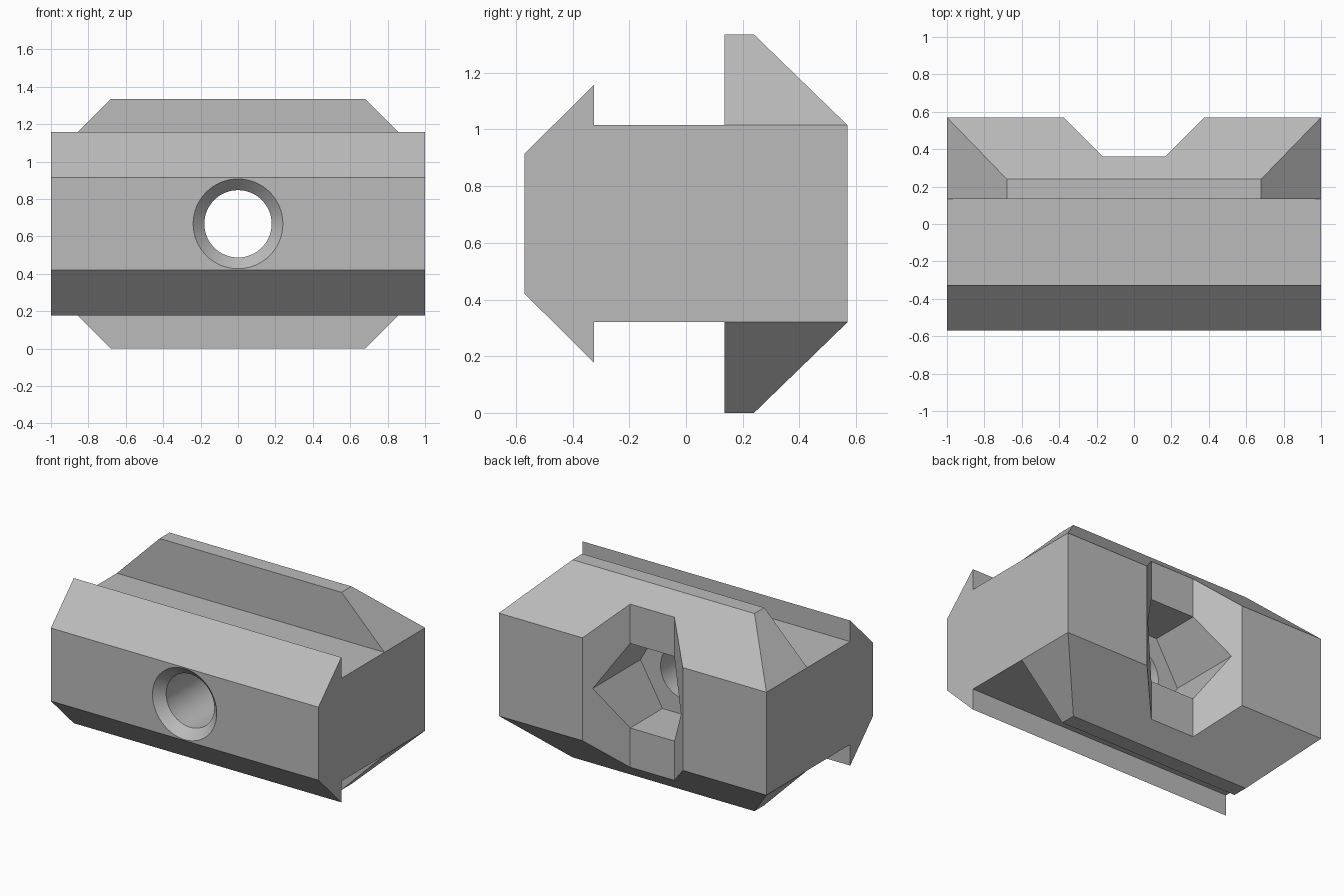
import bpy, bmesh, math

cube = bpy.data.objects.get("Cube")
if cube:
    bpy.data.objects.remove(cube, do_unlink=True)

MID = 0.6675        # height of the bore axis
RIDGE = 0.68        # half length of the ridge tops

grey = bpy.data.materials.new("plain_grey")
grey.use_nodes = True
grey.diffuse_color = (0.5, 0.5, 0.5, 1)
grey.node_tree.nodes["Principled BSDF"].inputs["Base Color"].default_value = grey.diffuse_color


def make_object(name, bm):
    bmesh.ops.recalc_face_normals(bm, faces=bm.faces)
    mesh = bpy.data.meshes.new(name)
    bm.to_mesh(mesh)
    bm.free()
    mesh.materials.append(grey)
    obj = bpy.data.objects.new(name, mesh)
    bpy.context.collection.objects.link(obj)
    return obj


def loft(name, rings):
    """Closed solid through rings that have equal numbers of points."""
    bm = bmesh.new()
    loops = [[bm.verts.new(p) for p in ring] for ring in rings]
    n = len(loops[0])
    for a, b in zip(loops, loops[1:]):
        for i in range(n):
            j = (i + 1) % n
            bm.faces.new((a[i], a[j], b[j], b[i]))
    bm.faces.new(loops[0])
    bm.faces.new(loops[-1])
    return make_object(name, bm)


def ring(radius, y, sides):
    steps = [math.tau * i / sides for i in range(sides)]
    return [(radius * math.cos(a), y, MID + radius * math.sin(a)) for a in steps]


# Upper half of the side profile: y, height above the axis, half length
upper = [(-0.57, 0.2465, 1), (-0.325, 0.49, 1), (-0.325, 0.3475, 1),
         (0.135, 0.3475, 1), (0.135, MID, RIDGE), (0.24, MID, RIDGE),
         (0.57, 0.3475, 1)]
profile = upper + [(y, -h, x) for y, h, x in reversed(upper)]

# Block with front lips and back ridges, whose ends slope inward
bm = bmesh.new()
ends = [[bm.verts.new((s * x, y, MID + h)) for y, h, x in profile] for s in (-1, 1)]
count = len(profile)
for i in range(count):
    j = (i + 1) % count
    bm.faces.new((ends[0][i], ends[0][j], ends[1][j], ends[1][i]))
for end in ends:
    bm.faces.new([v for v, p in zip(end, profile) if p[2] == 1])
    for first in (3, 7):
        bm.faces.new(end[first:first + 4])
block = make_object("clamp_block", bm)

# Cutters: flared back slot, hexagonal pocket, countersunk bore
slot = [(-0.165, 0.36), (0.165, 0.36), (0.465, 0.66), (-0.465, 0.66)]
cutters = [
    loft("slot_cutter", [[(x, y, z) for x, y in slot] for z in (-0.2, 1.6)]),
    loft("hex_pocket_cutter", [ring(0.33, y, 6) for y in (0.015, 0.75)]),
    loft("bore_cutter", [ring(r, y, 64) for r, y in
                         ((0.27, -0.60), (0.18, -0.51), (0.18, 0.2))]),
]

bpy.ops.object.select_all(action='DESELECT')
bpy.context.view_layer.objects.active = block
block.select_set(True)
for cutter in cutters:
    cutter.hide_render = True
    mod = block.modifiers.new(cutter.name, 'BOOLEAN')
    mod.operation = 'DIFFERENCE'
    mod.solver = 'EXACT'
    mod.object = cutter
    bpy.ops.object.modifier_apply(modifier=mod.name)
    bpy.data.objects.remove(cutter, do_unlink=True)

# Smooth bore, sharp edges elsewhere
bpy.ops.object.shade_smooth_by_angle(angle=math.radians(25))
